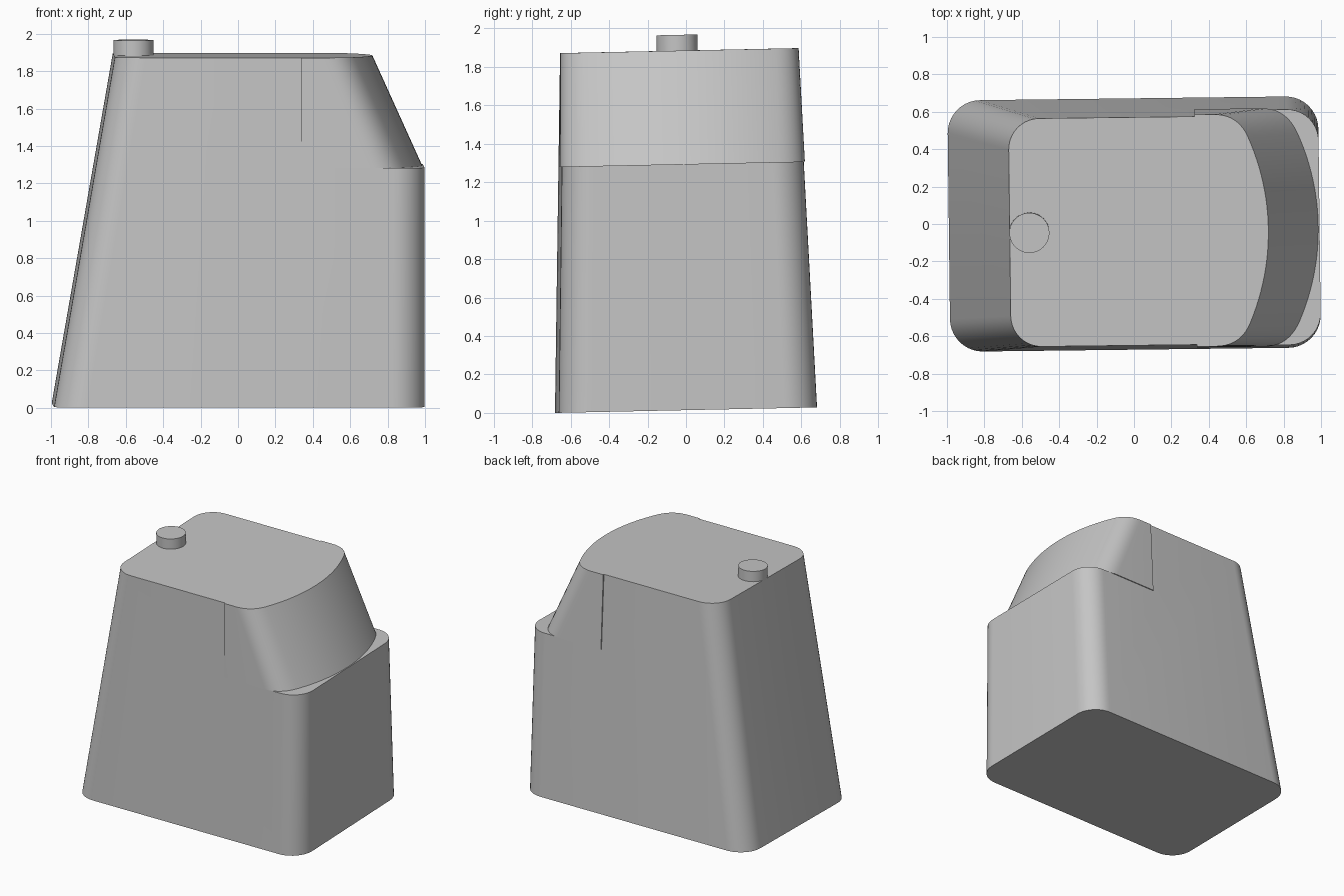
import bpy
import bmesh
import math

cube = bpy.data.objects.get("Cube")
if cube:
    bpy.data.objects.remove(cube, do_unlink=True)

GREY = (0.56, 0.56, 0.56, 1.0)
grey = bpy.data.materials.new("plain grey")
grey.use_nodes = True
grey.diffuse_color = GREY
grey.node_tree.nodes["Principled BSDF"].inputs["Base Color"].default_value = GREY

TILT = (0.021, 0, 0.012)   # the whole model leans and turns slightly
LIFT = 0.0145
TOP, LEDGE, SPLIT = 1.87, 1.28, 0.33


def rounded_rect(x0, x1, half, radius, steps=10):
    """Counter-clockwise outline with round corners."""
    pts = []
    corners = [(x1, half), (x0, half), (x0, -half), (x1, -half)]
    for i, (cx, cy) in enumerate(corners):
        ox = cx - math.copysign(radius, cx)
        oy = cy - math.copysign(radius, cy)
        for s in range(steps + 1):
            a = (i + s / steps) * math.pi / 2
            pts.append((ox + radius * math.cos(a), oy + radius * math.sin(a)))
    return pts


def bowed_outline(back, nose, half, bow=1.25, steps=24, fillet=10):
    """Outline with straight sides, soft corners and a bowed nose."""
    edge = 0.5
    arc = lambda y: nose - bow + math.sqrt(bow * bow - y * y)
    slope = edge / math.sqrt(bow * bow - edge * edge)
    corner = (arc(edge) - slope * (half - edge), half)
    start = (corner[0] - 0.13, half)
    end = (arc(edge), edge)
    side = [(back, half)]
    for s in range(fillet):
        t = s / fillet
        side.append(tuple((1 - t) ** 2 * a + 2 * t * (1 - t) * b + t * t * c
                          for a, b, c in zip(start, corner, end)))
    front = [(arc(y), y) for y in
             (edge - 2 * edge * i / steps for i in range(steps + 1))]
    mirrored = [(x, -y) for x, y in reversed(side)]
    return list(reversed(side + front + mirrored))


def loft(name, lower, upper, z0, z1):
    """Solid between two matching outlines."""
    bm = bmesh.new()
    rings = [[bm.verts.new((x, y, z)) for x, y in pts]
             for pts, z in ((lower, z0), (upper, z1))]
    n = len(lower)
    for i in range(n):
        j = (i + 1) % n
        bm.faces.new((rings[0][i], rings[0][j], rings[1][j], rings[1][i]))
    bm.faces.new(reversed(rings[0]))
    bm.faces.new(rings[1])
    bmesh.ops.recalc_face_normals(bm, faces=bm.faces)
    mesh = bpy.data.meshes.new(name)
    bm.to_mesh(mesh)
    bm.free()
    mesh.materials.append(grey)
    obj = bpy.data.objects.new(name, mesh)
    bpy.context.collection.objects.link(obj)
    return obj


def finish(obj):
    bpy.ops.object.select_all(action='DESELECT')
    obj.select_set(True)
    bpy.context.view_layer.objects.active = obj
    for mod in list(obj.modifiers):
        bpy.ops.object.modifier_apply(modifier=mod.name)
    bpy.ops.object.shade_smooth_by_angle(angle=math.radians(30))
    obj.rotation_euler = TILT
    obj.location.z = LIFT


# Tapered body with rounded upright corners
body = loft("body", rounded_rect(-0.99, 0.992, 0.672, 0.175),
            rounded_rect(-0.665, 0.992, 0.61, 0.165), 0, TOP)

# Notch cut out of the upper end
cutter = loft("notch_cutter", [(SPLIT, -1), (2, -1), (2, 1), (SPLIT, 1)],
              [(SPLIT, -1), (2, -1), (2, 1), (SPLIT, 1)], LEDGE, TOP + 1)
cutter.hide_render = True
cut = body.modifiers.new("notch", 'BOOLEAN')
cut.operation = 'DIFFERENCE'
cut.solver = 'EXACT'
cut.object = cutter
finish(body)
bpy.data.objects.remove(cutter, do_unlink=True)

# Sloping bowed hood that fills the notch
hood = loft("sloping_hood", bowed_outline(SPLIT, 0.985, 0.637),
            bowed_outline(SPLIT, 0.718, 0.62), LEDGE, TOP)
finish(hood)

# Small round button on the top
circle = [(-0.56 + 0.107 * math.cos(a), 0.107 * math.sin(a))
          for a in (math.tau * i / 48 for i in range(48))]
button = loft("top_button", circle, circle, TOP - 0.02, 1.952)
finish(button)
